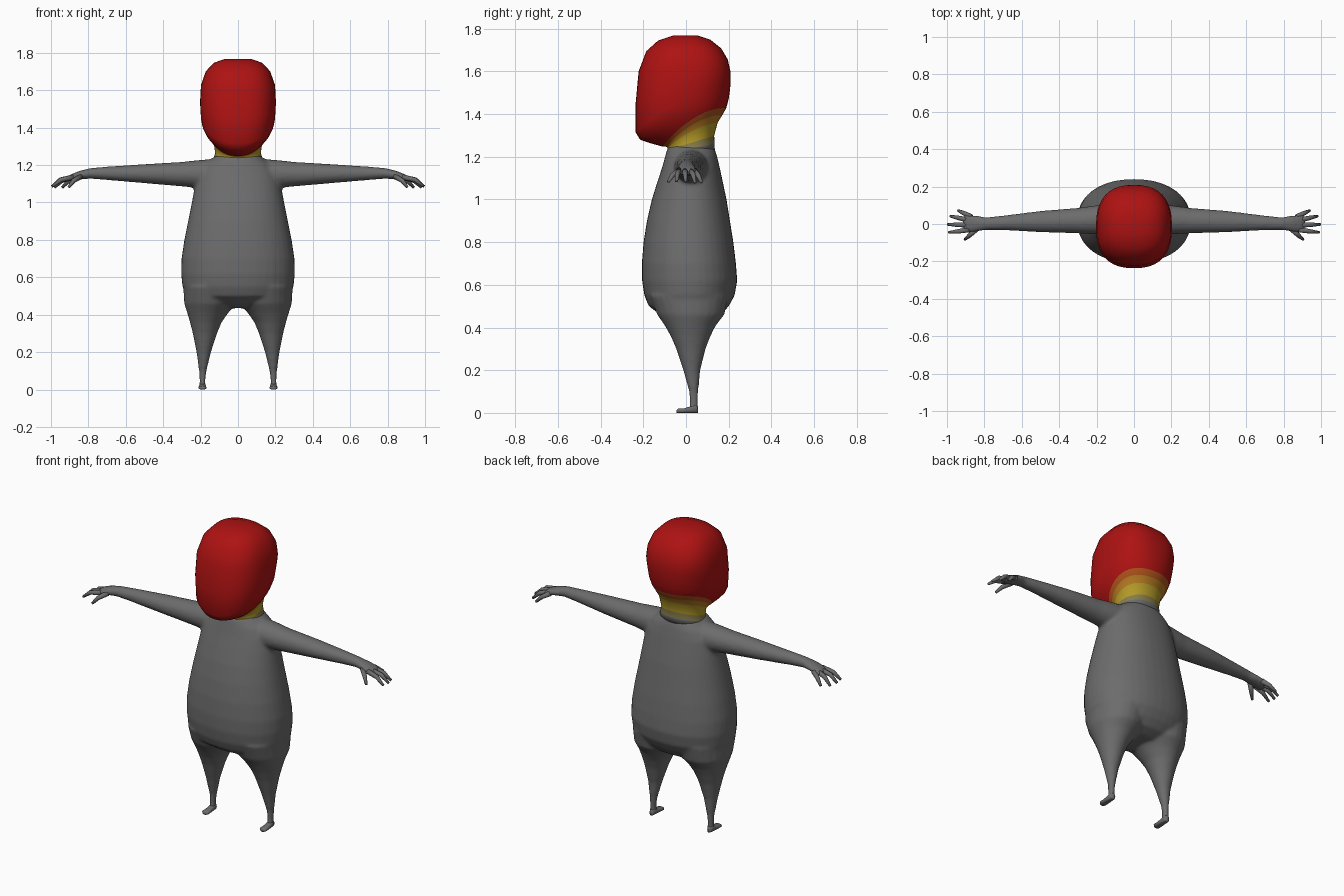
import bpy, bmesh, math
from mathutils import Vector


def material(name, rgb):
    m = bpy.data.materials.new(name)
    m.diffuse_color = (*rgb, 1)
    return m


GREY = material("grey", (0.15, 0.15, 0.15))
OLIVE = material("olive", (0.24, 0.20, 0.07))
YELLOW = material("yellow", (0.45, 0.32, 0.02))
AMBER = material("amber", (0.45, 0.19, 0.015))
ORANGE = material("orange", (0.42, 0.085, 0.01))
RED = material("red", (0.42, 0.006, 0.006))


def power(v, n):
    return math.copysign(abs(v) ** (2 / n), v)


def loft(bm, rings, mats=None):
    """Skin a list of vertex-position rings and close both ends."""
    loops = [[bm.verts.new(p) for p in r] for r in rings]
    n = len(loops[0])
    for k, (a, b) in enumerate(zip(loops, loops[1:])):
        for i in range(n):
            j = (i + 1) % n
            f = bm.faces.new((a[i], a[j], b[j], b[i]))
            f.material_index = mats[k] if mats else 0
    bm.faces.new(loops[0][::-1])
    bm.faces.new(loops[-1]).material_index = mats[-1] if mats else 0


def section(c, u, v, n=24, e=2.0):
    """Superellipse ring with centre c and half axes u, v."""
    c, u, v = Vector(c), Vector(u), Vector(v)
    angles = [2 * math.pi * i / n for i in range(n)]
    return [c + u * power(math.cos(t), e) + v * power(math.sin(t), e) for t in angles]


def tube(bm, points, n=10):
    """Round tube through (x, y, z, radius) points."""
    ps = [Vector(p[:3]) for p in points]
    rings = []
    for i, p in enumerate(points):
        d = (ps[min(i + 1, len(ps) - 1)] - ps[max(i - 1, 0)]).normalized()
        u = d.cross(Vector((0, 1, 0.1))).normalized()
        rings.append(section(ps[i], u * p[3], d.cross(u) * p[3], n))
    loft(bm, rings)


def finish(name, bm, mats):
    bmesh.ops.recalc_face_normals(bm, faces=bm.faces[:])
    me = bpy.data.meshes.new(name)
    bm.to_mesh(me)
    bm.free()
    for m in mats:
        me.materials.append(m)
    ob = bpy.data.objects.new(name, me)
    bpy.context.collection.objects.link(ob)
    bpy.ops.object.select_all(action='DESELECT')
    ob.select_set(True)
    bpy.context.view_layer.objects.active = ob
    bpy.ops.object.shade_smooth()
    return ob


# Torso: z, half width, front y, back y
body = bmesh.new()
torso = [(0.435, 0.12, -0.06, 0.11), (0.46, 0.20, -0.12, 0.165), (0.50, 0.27, -0.175, 0.20),
         (0.55, 0.297, -0.195, 0.228), (0.62, 0.304, -0.206, 0.24), (0.70, 0.302, -0.207, 0.234),
         (0.80, 0.287, -0.199, 0.222), (0.90, 0.267, -0.183, 0.206), (1.00, 0.247, -0.16, 0.19),
         (1.08, 0.232, -0.135, 0.173), (1.15, 0.215, -0.112, 0.158), (1.20, 0.185, -0.098, 0.146),
         (1.23, 0.145, -0.09, 0.137), (1.25, 0.12, -0.082, 0.125)]
loft(body, [section((0, (f + b) / 2, z), (w, 0, 0), (0, (b - f) / 2, 0), 40, 2.2)
            for z, w, f, b in torso])

# Legs: z, inner x, outer x, front y, back y
leg = [(0.0, 0.172, 0.208, 0.012, 0.056), (0.05, 0.174, 0.206, 0.017, 0.056),
       (0.10, 0.168, 0.209, 0.014, 0.058), (0.20, 0.144, 0.222, -0.013, 0.067),
       (0.30, 0.112, 0.242, -0.046, 0.092), (0.36, 0.087, 0.257, -0.072, 0.115),
       (0.41, 0.052, 0.272, -0.10, 0.14), (0.46, 0.01, 0.288, -0.135, 0.18),
       (0.55, 0.0, 0.292, -0.17, 0.20)]
# Arms: x, bottom z, top z, front y, back y
arm = [(0.10, 1.07, 1.235, -0.06, 0.11), (0.20, 1.075, 1.228, -0.055, 0.10),
       (0.30, 1.086, 1.217, -0.05, 0.086), (0.50, 1.103, 1.205, -0.044, 0.07),
       (0.70, 1.12, 1.192, -0.033, 0.045), (0.79, 1.127, 1.184, -0.032, 0.036),
       (0.85, 1.122, 1.168, -0.042, 0.047), (0.89, 1.115, 1.152, -0.044, 0.052),
       (0.915, 1.112, 1.137, -0.036, 0.046)]
for s in (-1, 1):
    loft(body, [section((s * (i + o) / 2, (f + b) / 2, z), ((o - i) / 2, 0, 0), (0, (b - f) / 2, 0))
                for z, i, o, f, b in leg])
    loft(body, [section((s * x, (f + b) / 2, (lo + hi) / 2), (0, (b - f) / 2, 0), (0, 0, (hi - lo) / 2))
                for x, lo, hi, f, b in arm])
torso_and_limbs = finish("torso_and_limbs", body, [GREY])

# Fuse torso and limbs into one smooth skin
rm = torso_and_limbs.modifiers.new("fuse", 'REMESH')
rm.mode, rm.voxel_size, rm.use_smooth_shade = 'VOXEL', 0.010, True
sm = torso_and_limbs.modifiers.new("relax", 'SMOOTH')
sm.factor, sm.iterations = 0.5, 5
for m in ("fuse", "relax"):
    bpy.ops.object.modifier_apply(modifier=m)

# Fingers and thumb: base y, knuckle, tip
digits = [((0.84, -0.025, 1.14), (0.88, -0.062, 1.115), (0.905, -0.083, 1.083)),
          ((0.88, -0.030, 1.135), (0.945, -0.040, 1.122), (0.99, -0.045, 1.087)),
          ((0.88, -0.005, 1.135), (0.95, -0.004, 1.122), (0.996, -0.002, 1.085)),
          ((0.88, 0.020, 1.135), (0.94, 0.033, 1.118), (0.982, 0.042, 1.08)),
          ((0.87, 0.038, 1.135), (0.91, 0.058, 1.112), (0.94, 0.072, 1.08))]
for s, side in ((-1, "left"), (1, "right")):
    bm = bmesh.new()
    for d in digits:
        tube(bm, [(s * x, y, z, r) for (x, y, z), r in zip(d, (0.015, 0.012, 0.007))])
    finish(side + "_fingers", bm, [GREY])

    # Foot: y, half width, height
    bm = bmesh.new()
    foot = [(-0.044, 0.012, 0.014), (-0.036, 0.021, 0.020), (-0.01, 0.02, 0.021),
            (0.02, 0.018, 0.03), (0.045, 0.017, 0.04), (0.057, 0.010, 0.03)]
    loft(bm, [section((s * 0.19, y, h / 2), (w, 0, 0), (0, 0, h / 2), 16, 2.8) for y, w, h in foot])
    finish(side + "_foot", bm, [GREY])

# Neck and head: front y, z, back y, z, half width, side lift, roundness, band above
head = [(-0.085, 1.20, 0.135, 1.23, 0.135, 0.0, 2.1, 0),
        (-0.088, 1.215, 0.134, 1.262, 0.130, 0.0, 2.1, 1),
        (-0.085, 1.232, 0.132, 1.298, 0.122, 0.0, 2.1, 2),
        (-0.086, 1.243, 0.148, 1.36, 0.130, 0.02, 2.1, 3),
        (-0.094, 1.247, 0.170, 1.395, 0.147, 0.035, 2.1, 4),
        (-0.110, 1.248, 0.188, 1.427, 0.165, 0.045, 2.1, 5),
        (-0.165, 1.263, 0.200, 1.47, 0.184, 0.045, 2.2, 5),
        (-0.215, 1.280, 0.207, 1.52, 0.194, 0.04, 2.3, 5),
        (-0.236, 1.315, 0.209, 1.56, 0.199, 0.03, 2.4, 5),
        (-0.236, 1.45, 0.208, 1.60, 0.203, 0.01, 2.5, 5),
        (-0.222, 1.60, 0.196, 1.655, 0.198, 0.0, 2.5, 5),
        (-0.186, 1.695, 0.165, 1.708, 0.172, 0.0, 2.5, 5),
        (-0.13, 1.745, 0.115, 1.748, 0.130, 0.0, 2.4, 5),
        (-0.06, 1.768, 0.055, 1.768, 0.07, 0.0, 2.2, 5)]
rings = []
for yf, zf, yb, zb, w, lift, e, _ in head:
    ring = section((0, (yf + yb) / 2, (zf + zb) / 2), (w, 0, 0),
                   (0, (yb - yf) / 2, (zb - zf) / 2), 40, e)
    for p in ring:
        p.z += lift * (p.x / w) ** 2
    rings.append(ring)
bm = bmesh.new()
loft(bm, rings, [h[7] for h in head])
finish("head_and_neck", bm, [GREY, OLIVE, YELLOW, AMBER, ORANGE, RED])
